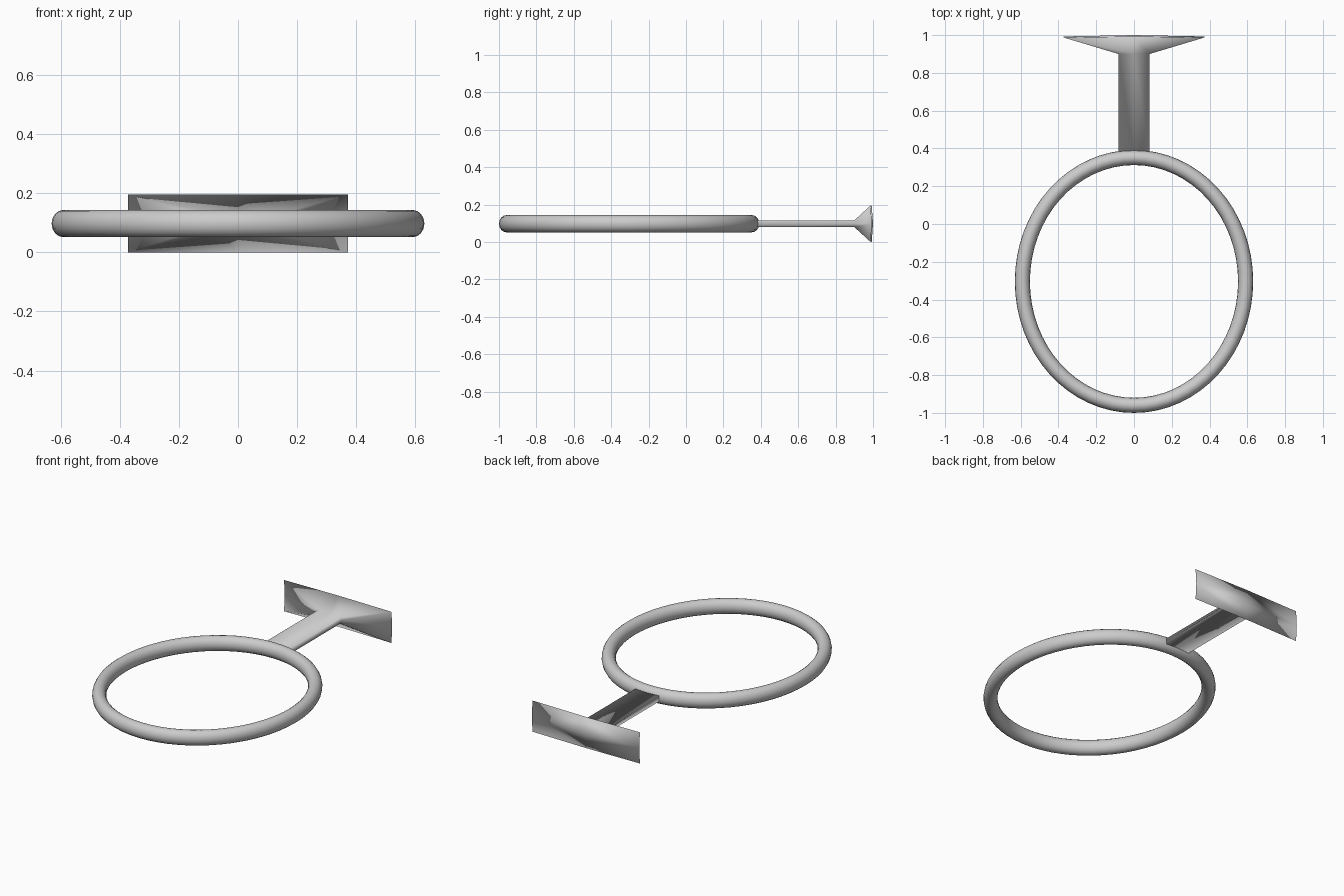
import bpy, bmesh
from math import cos, sin, tau

cube = bpy.data.objects.get("Cube")
if cube:
    bpy.data.objects.remove(cube, do_unlink=True)

MID_Z = 0.0975

grey = bpy.data.materials.new("plain grey")
grey.use_nodes = True
colour = (0.6, 0.6, 0.6, 1)
grey.diffuse_color = colour
grey.node_tree.nodes["Principled BSDF"].inputs["Base Color"].default_value = colour


def finish(bm, name):
    """Turn a bmesh into a smooth, coloured object."""
    bmesh.ops.recalc_face_normals(bm, faces=bm.faces)
    for face in bm.faces:
        face.smooth = True
    mesh = bpy.data.meshes.new(name)
    bm.to_mesh(mesh)
    bm.free()
    mesh.materials.append(grey)
    obj = bpy.data.objects.new(name, mesh)
    bpy.context.collection.objects.link(obj)
    return obj


def bridge(bm, a, b):
    """Join two closed loops of vertices with quads."""
    n = len(a)
    for i in range(n):
        j = (i + 1) % n
        bm.faces.new((a[i], a[j], b[j], b[i]))


# Oval hoop: a round tube swept around an ellipse
def build_hoop(segments=64, sides=16):
    bm = bmesh.new()
    loops = []
    for i in range(segments):
        a = tau * i / segments
        loop = []
        for k in range(sides):
            t = tau * k / sides
            r = 0.04 * cos(t)
            loop.append(bm.verts.new(((0.591 + r) * cos(a),
                                      -0.304 + (0.656 + r) * sin(a),
                                      MID_Z + 0.046 * sin(t))))
        loops.append(loop)
    for i in range(segments):
        bridge(bm, loops[i], loops[(i + 1) % segments])
    return finish(bm, "hoop")


# Flat stem that flares into a wall plate with a slightly domed back
def build_bracket():
    bm = bmesh.new()
    outline = [(-1, -1), (0, -1), (1, -1), (1, 0), (1, 1), (0, 1), (-1, 1), (-1, 0)]
    stations = [(0.36, 0.082, 0.018), (0.90, 0.082, 0.018), (0.987, 0.372, MID_Z)]
    loops = []
    for y, half_x, half_z in stations:
        bow = 0.006 if half_z == MID_Z else 0
        loops.append([bm.verts.new((u * half_x, y + (bow if u * v == 0 else 0),
                                    MID_Z + v * half_z)) for u, v in outline])
    for a, b in zip(loops, loops[1:]):
        bridge(bm, a, b)
    bm.faces.new(loops[0])
    centre = bm.verts.new((0, 1.0, MID_Z))
    rim = loops[-1]
    for i in range(0, len(rim), 2):
        bm.faces.new((rim[i - 1], rim[i], rim[i + 1], centre))
    return finish(bm, "stem_and_wall_plate")


build_hoop()
build_bracket()
